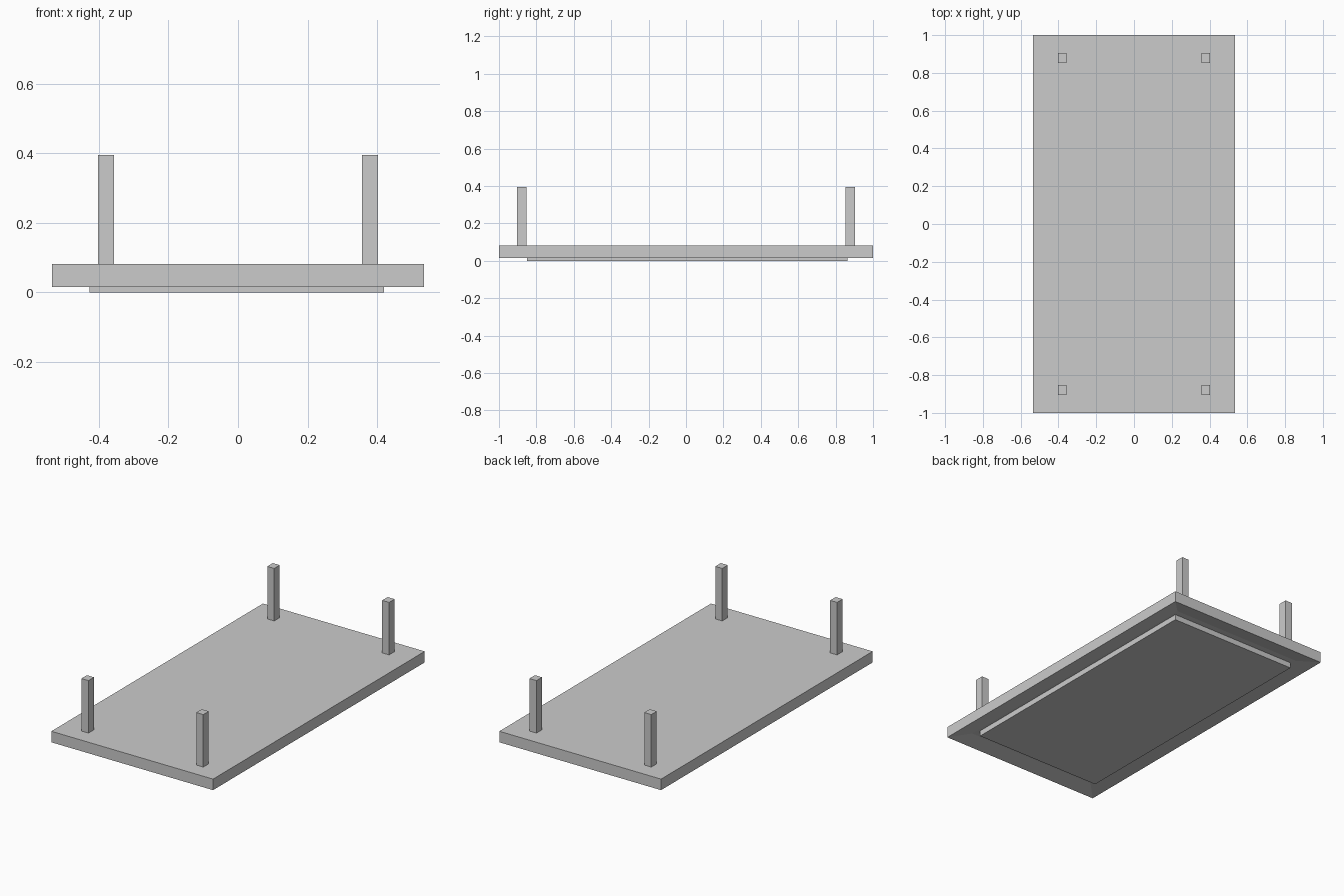
import bpy
import bmesh

default = bpy.data.objects.get("Cube")
if default:
    bpy.data.objects.remove(default, do_unlink=True)

# Single plain grey finish
grey = bpy.data.materials.new("light grey")
grey.use_nodes = True
color = (0.6, 0.6, 0.6, 1)
grey.diffuse_color = color
grey.node_tree.nodes["Principled BSDF"].inputs["Base Color"].default_value = color


def finish(name, bm):
    bmesh.ops.recalc_face_normals(bm, faces=bm.faces)
    mesh = bpy.data.meshes.new(name)
    bm.to_mesh(mesh)
    bm.free()
    mesh.materials.append(grey)
    obj = bpy.data.objects.new(name, mesh)
    bpy.context.collection.objects.link(obj)
    return obj


def box(name, low, high):
    bm = bmesh.new()
    bmesh.ops.create_cube(bm, size=1)
    for v in bm.verts:
        for i in range(3):
            v.co[i] = low[i] if v.co[i] < 0 else high[i]
    return finish(name, bm)


HALF_X, HALF_Y = 0.535, 1.0
RIM_Z, TOP_Z, LEG_Z = 0.015, 0.081, 0.395
RECESS_INSET, RECESS_DEPTH = 0.1, 0.018

# Slab with a shallow bevelled recess underneath
slab = bmesh.new()
rings = [
    (HALF_X, HALF_Y, TOP_Z),
    (HALF_X, HALF_Y, RIM_Z),
    (HALF_X - RECESS_INSET, HALF_Y - RECESS_INSET, RIM_Z + RECESS_DEPTH),
]
corners = [(-1, -1), (1, -1), (1, 1), (-1, 1)]
loops = [[slab.verts.new((sx * x, sy * y, z)) for sx, sy in corners] for x, y, z in rings]
for upper, lower in zip(loops, loops[1:]):
    for i in range(4):
        j = (i + 1) % 4
        slab.faces.new((upper[i], upper[j], lower[j], lower[i]))
slab.faces.new(loops[0])
slab.faces.new(loops[-1])
finish("table_top", slab)

# Raised panel on the underside
box("lower_panel", (-0.427, -0.85, 0), (0.42, 0.863, RIM_Z + RECESS_DEPTH + 0.005))

# Four square legs pointing up
for y_name, sy in (("front", -1), ("back", 1)):
    for x_name, sx in (("right", -1), ("left", 1)):
        x, y = sx * 0.38, sy * 0.878
        box(f"{y_name}_{x_name}_leg",
            (x - 0.023, y - 0.026, TOP_Z - 0.01), (x + 0.023, y + 0.026, LEG_Z))
